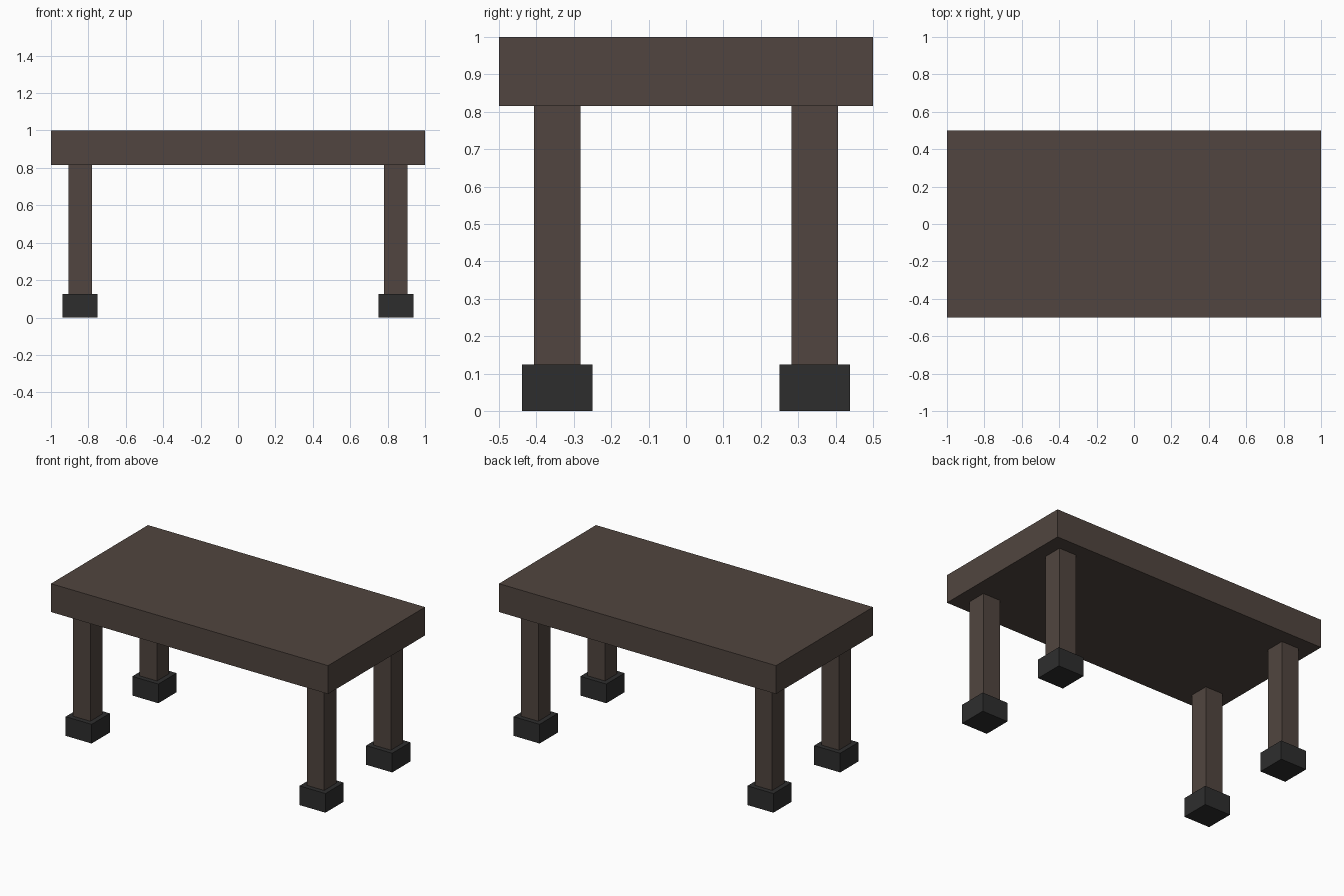
import bpy

cube = bpy.data.objects.get("Cube")
if cube:
    bpy.data.objects.remove(cube, do_unlink=True)


def make_material(name, rgb):
    mat = bpy.data.materials.new(name)
    mat.use_nodes = True
    mat.diffuse_color = (*rgb, 1)
    bsdf = next(n for n in mat.node_tree.nodes if n.type == 'BSDF_PRINCIPLED')
    bsdf.inputs["Base Color"].default_value = (*rgb, 1)
    return mat


def box(name, x, y, bottom, top, width, depth, mat):
    """Flat-faced box with its size baked into the mesh."""
    bpy.ops.mesh.primitive_cube_add(size=1, location=(x, y, (bottom + top) / 2))
    obj = bpy.context.object
    obj.name = name
    obj.data.name = name
    obj.scale = (width, depth, top - bottom)
    bpy.ops.object.transform_apply(location=False, rotation=False, scale=True)
    obj.data.materials.append(mat)
    return obj


wood = make_material("dark brown wood", (0.082, 0.060, 0.050))
rubber = make_material("charcoal", (0.027, 0.027, 0.027))

UNDERSIDE = 0.815
FOOT_TOP = 0.125
LEG_X, LEG_Y = 0.844, 0.344

# Thick table top
box("table_top", 0, 0, UNDERSIDE, 1, 2, 1, wood)

# Four square legs, each standing on a wider block foot
for side, sx in (("left", 1), ("right", -1)):
    for end, sy in (("front", -1), ("back", 1)):
        x, y = sx * LEG_X, sy * LEG_Y
        box(f"{end}_{side}_leg", x, y, FOOT_TOP, UNDERSIDE, 0.125, 0.125, wood)
        box(f"{end}_{side}_foot", x, y, 0, FOOT_TOP, 0.1875, 0.1875, rubber)
